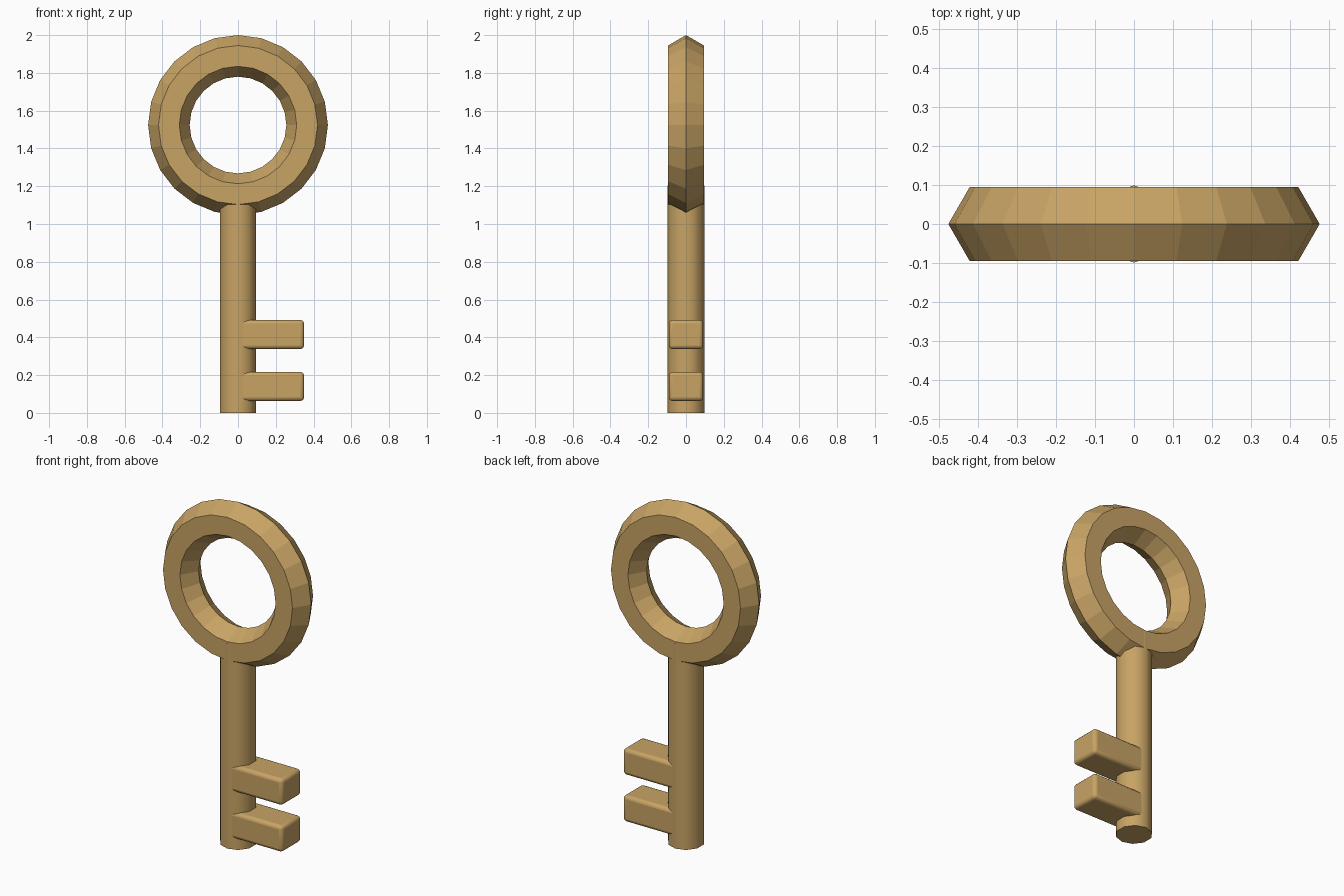
import bpy
from math import pi, radians

if "Cube" in bpy.data.objects:
    bpy.data.objects.remove(bpy.data.objects["Cube"])

brass = bpy.data.materials.new("brass")
brass.diffuse_color = (0.58, 0.37, 0.13, 1)
brass.use_nodes = True
brass.node_tree.nodes["Principled BSDF"].inputs["Base Color"].default_value = brass.diffuse_color


def finish(name):
    ob = bpy.context.object
    ob.name = name
    ob.data.materials.append(brass)
    return ob


# Faceted ring handle with a hexagonal cross-section
bpy.ops.mesh.primitive_torus_add(major_radius=0.366, minor_radius=0.11,
                                 major_segments=24, minor_segments=6,
                                 location=(0, 0, 1.524), rotation=(pi / 2, 0, 0))
finish("ring_handle")

# Round shaft, its top buried in the ring
bpy.ops.mesh.primitive_cylinder_add(vertices=10, radius=0.099, depth=1.205,
                                    location=(0, 0, 0.6025))
finish("shaft")
bpy.ops.object.shade_smooth_by_angle(angle=radians(40))

# Two bevelled teeth
for name, z in (("lower_tooth", 0.14), ("upper_tooth", 0.415)):
    bpy.ops.mesh.primitive_cube_add(size=1, location=(0.175, 0, z))
    ob = finish(name)
    ob.scale = (0.35, 0.182, 0.154)
    bpy.ops.object.transform_apply(location=False, rotation=False, scale=True)
    bevel = ob.modifiers.new("bevel", "BEVEL")
    bevel.width = 0.02
    bevel.segments = 3
    bpy.ops.object.shade_smooth_by_angle(angle=radians(40))
